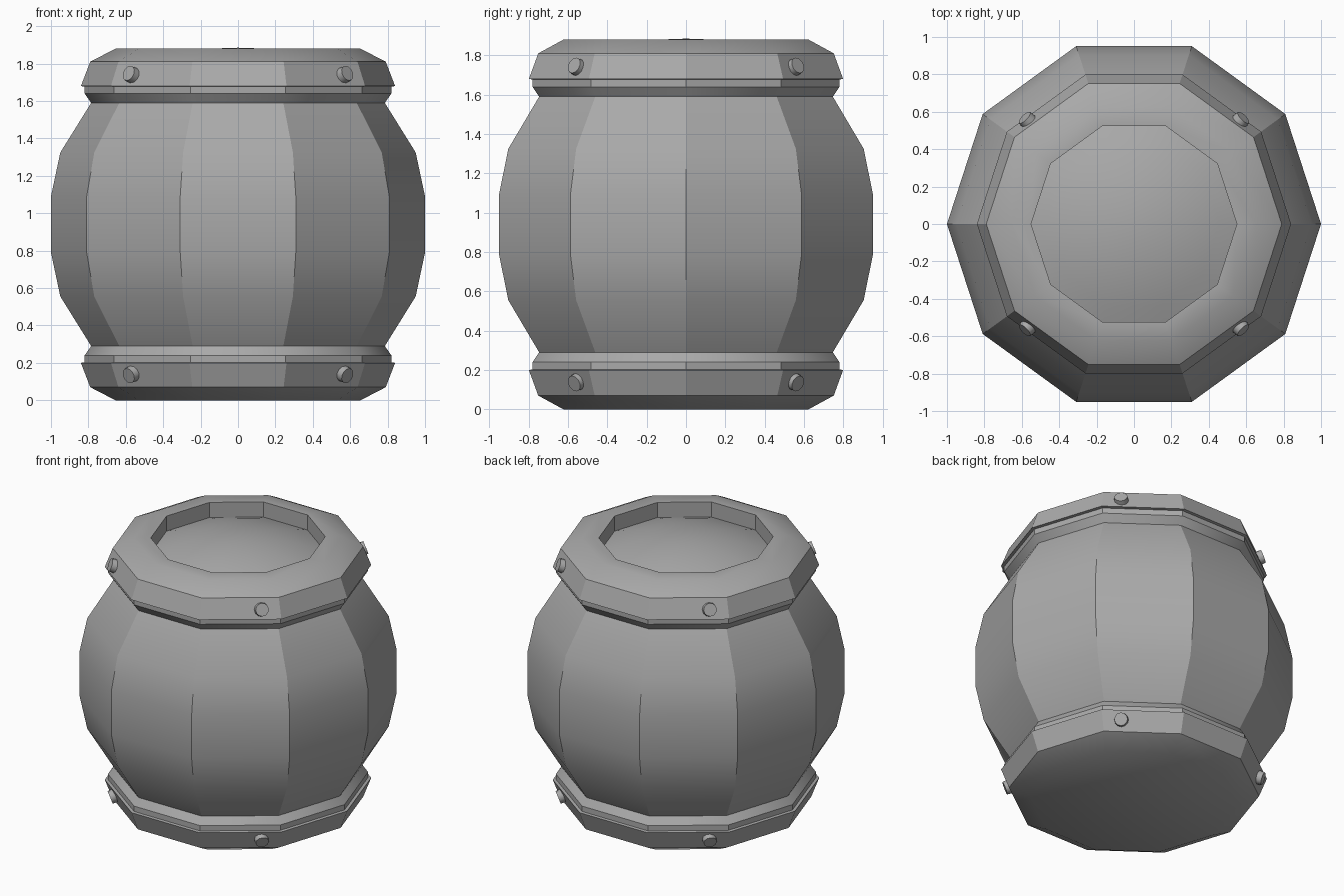
import bpy, bmesh, math
from mathutils import Vector

cube = bpy.data.objects.get("Cube")
if cube:
    bpy.data.objects.remove(cube, do_unlink=True)

SIDES = 10
HEIGHT = 1.88

grey = bpy.data.materials.new("plain_grey")
grey.use_nodes = True
colour = (0.4, 0.4, 0.4, 1)
grey.diffuse_color = colour
grey.node_tree.nodes["Principled BSDF"].inputs["Base Color"].default_value = colour


def finish(name, bm):
    bmesh.ops.recalc_face_normals(bm, faces=bm.faces)
    mesh = bpy.data.meshes.new(name)
    bm.to_mesh(mesh)
    bm.free()
    mesh.materials.append(grey)
    obj = bpy.data.objects.new(name, mesh)
    bpy.context.collection.objects.link(obj)
    bpy.ops.object.select_all(action='DESELECT')
    obj.select_set(True)
    bpy.context.view_layer.objects.active = obj
    bpy.ops.object.shade_smooth_by_angle(angle=math.radians(30))
    return obj


def lathe(name, profile, flip=False):
    """Ten-sided solid from (radius, height) points; zero radius is a pole."""
    bm = bmesh.new()
    rings = []
    for r, z in profile:
        z = HEIGHT - z if flip else z
        if r == 0:
            rings.append([bm.verts.new((0, 0, z))] * SIDES)
        else:
            rings.append([bm.verts.new((r * math.cos(math.tau * i / SIDES),
                                        r * math.sin(math.tau * i / SIDES), z))
                          for i in range(SIDES)])
    for a, b in zip(rings, rings[1:]):
        for i in range(SIDES):
            j = (i + 1) % SIDES
            corners = dict.fromkeys((a[i], a[j], b[j], b[i]))
            bm.faces.new(list(corners))
    # Close any open end with a flat cap
    for ring in (rings[0], rings[-1]):
        if ring[0] is not ring[1]:
            bm.faces.new(ring)
    return finish(name, bm)


# Bulging staves
lathe("barrel_body", [(0.785, 0.29), (0.95, 0.555), (1, 0.79),
                      (1, 1.09), (0.95, 1.325), (0.785, 1.59)])

# Hoops, sharing one outer profile
hoop = [(0.785, 0.29), (0.82, 0.24), (0.82, 0.203), (0.84, 0.2),
        (0.79, 0.07), (0.655, 0)]
lathe("bottom_hoop", hoop)

# Top hoop with a recessed, domed lid inside the rim
RIM, DEPTH = 0.55, 0.105
dome = [(RIM * (1 - k / 6), DEPTH - (DEPTH + 0.005) * (1 - (1 - k / 6) ** 2))
        for k in range(7)]
dome[-1] = (0, -0.005)
lathe("top_hoop_and_lid", hoop + [(RIM, 0)] + dome, flip=True)

# Round bolts on the four diagonals of each hoop
for level, z, tilt in (("bottom", 0.138, -0.36), ("top", HEIGHT - 0.138, 0.36)):
    for side, sx in (("left", 1), ("right", -1)):
        for end, sy in (("front", -1), ("back", 1)):
            bm = bmesh.new()
            bmesh.ops.create_cone(bm, cap_ends=True, segments=12,
                                  radius1=0.046, radius2=0.042, depth=0.04)
            out = Vector((sx * 0.707, sy * 0.707, math.tan(tilt))).normalized()
            bolt = finish(f"{level}_bolt_{end}_{side}", bm)
            bolt.rotation_euler = out.to_track_quat('Z', 'Y').to_euler()
            bolt.location = (sx * 0.572, sy * 0.556, z)
